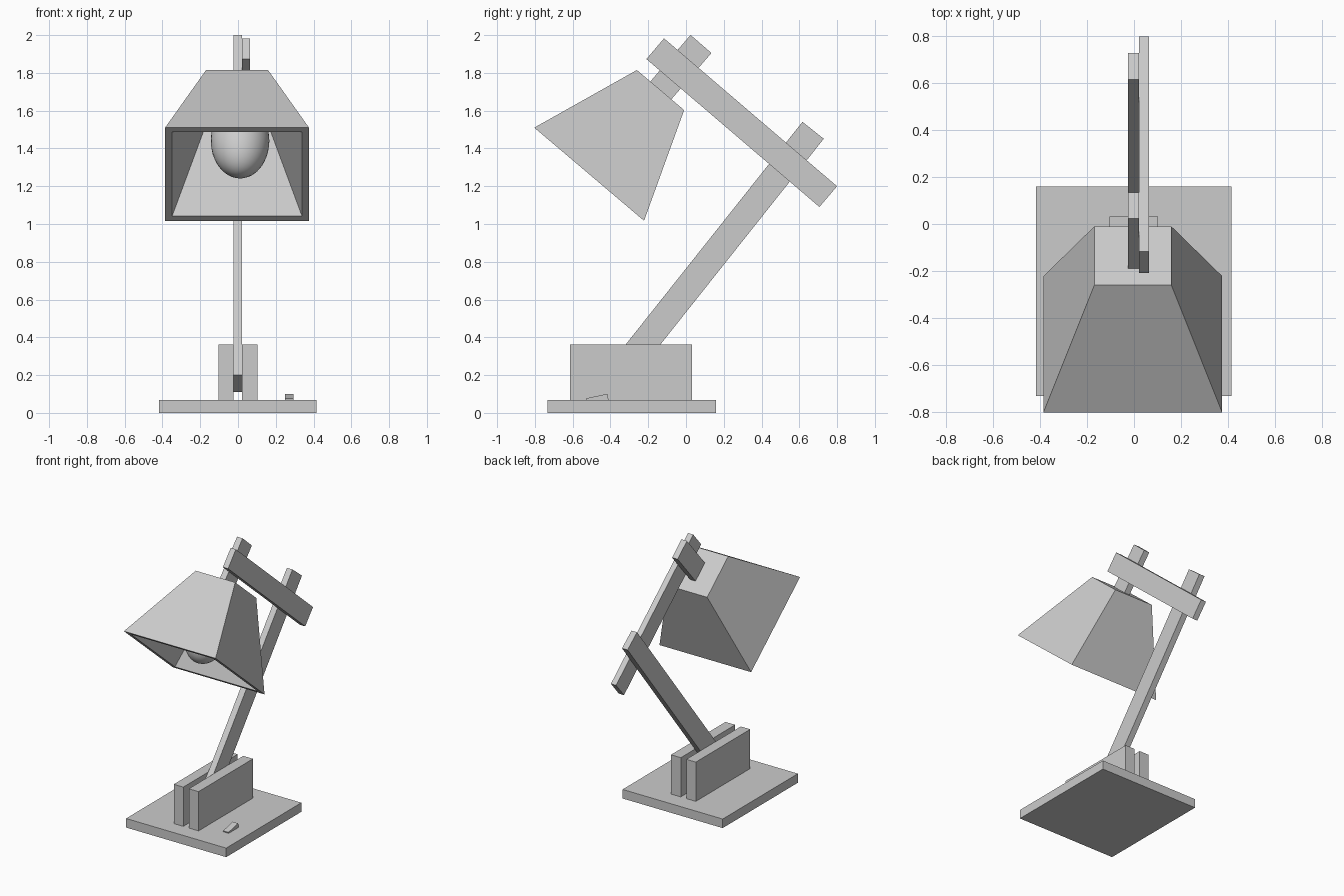
import bpy
import bmesh
from mathutils import Matrix, Vector

cube = bpy.data.objects.get("Cube")
if cube:
    bpy.data.objects.remove(cube, do_unlink=True)

grey = bpy.data.materials.new("light_grey")
grey.use_nodes = True
grey.diffuse_color = (0.6, 0.6, 0.6, 1)
grey.node_tree.nodes["Principled BSDF"].inputs["Base Color"].default_value = (0.6, 0.6, 0.6, 1)


def finish(name, bm):
    bmesh.ops.recalc_face_normals(bm, faces=bm.faces)
    mesh = bpy.data.meshes.new(name)
    bm.to_mesh(mesh)
    bm.free()
    mesh.materials.append(grey)
    obj = bpy.data.objects.new(name, mesh)
    bpy.context.collection.objects.link(obj)
    return obj


def box(name, x, y, z):
    """Upright block spanning the given ranges."""
    bm = bmesh.new()
    bmesh.ops.create_cube(bm, size=1)
    for v in bm.verts:
        v.co = [lo + (hi - lo) * (c + 0.5) for c, (lo, hi) in zip(v.co, (x, y, z))]
    return finish(name, bm)


def bar(name, x, start, end, width):
    """Straight bar in the yz plane, running between two centre points."""
    a, b = Vector(start), Vector(end)
    d = (b - a).normalized()
    side = Vector((-d.y, d.x)) * width / 2
    bm = bmesh.new()
    profile = [bm.verts.new((x[0], p.x, p.y)) for p in (a - side, b - side, b + side, a + side)]
    face = bm.faces.new(profile)
    out = bmesh.ops.extrude_face_region(bm, geom=[face])
    bmesh.ops.translate(bm, vec=(x[1] - x[0], 0, 0),
                        verts=[g for g in out["geom"] if isinstance(g, bmesh.types.BMVert)])
    return finish(name, bm)


# Base with two upright cheeks and a tilted switch
box("base", (-0.417, 0.415), (-0.733, 0.16), (0, 0.068))
box("right_cheek", (-0.104, -0.025), (-0.614, 0.032), (0.068, 0.363))
box("left_cheek", (0.021, 0.102), (-0.614, 0.032), (0.068, 0.363))
bar("switch", (0.248, 0.293), (-0.527, 0.059), (-0.413, 0.083), 0.036)

# Arms
INNER = (-0.025, 0.021)
bar("lower_arm", INNER, (-0.391, 0.156), (0.673, 1.496), 0.144)
bar("upper_arm", (0.021, 0.064), (-0.163, 1.928), (0.753, 1.145), 0.144)
bar("shade_stem", INNER, (0.0795, 1.953), (-0.22, 1.607), 0.146)

# Frame of the tilted shade: local z runs from the shade top to its mouth
axis = Vector((0, -0.647, -0.763)).normalized()
across = Vector((1, 0, 0))
tilt = Matrix((across, axis.cross(across), axis)).transposed().to_4x4()
frame = Matrix.Translation((-0.005, -0.135, 1.709)) @ tilt

# Shade: hollow square frustum, outer skin, rim, inner skin
bm = bmesh.new()
rings = []
for half, depth in ((0.164, 0), (0.381, 0.584), (0.344, 0.584), (0.14, 0.035)):
    rings.append([bm.verts.new((sx * half, sy * half, depth))
                  for sx, sy in ((-1, -1), (1, -1), (1, 1), (-1, 1))])
for r, s in zip(rings, rings[1:]):
    for i in range(4):
        j = (i + 1) % 4
        bm.faces.new((r[i], r[j], s[j], s[i]))
bm.faces.new(rings[0])
bm.faces.new(rings[-1])
bm.transform(frame)
finish("shade", bm)

# Bulb: smooth egg inside the shade
bm = bmesh.new()
bmesh.ops.create_uvsphere(bm, u_segments=32, v_segments=20, radius=1)
bm.transform(frame @ Matrix.Translation((0.016, 0, 0.352)) @ Matrix.Diagonal((0.155, 0.155, 0.226, 1)))
for f in bm.faces:
    f.smooth = True
finish("bulb", bm)
